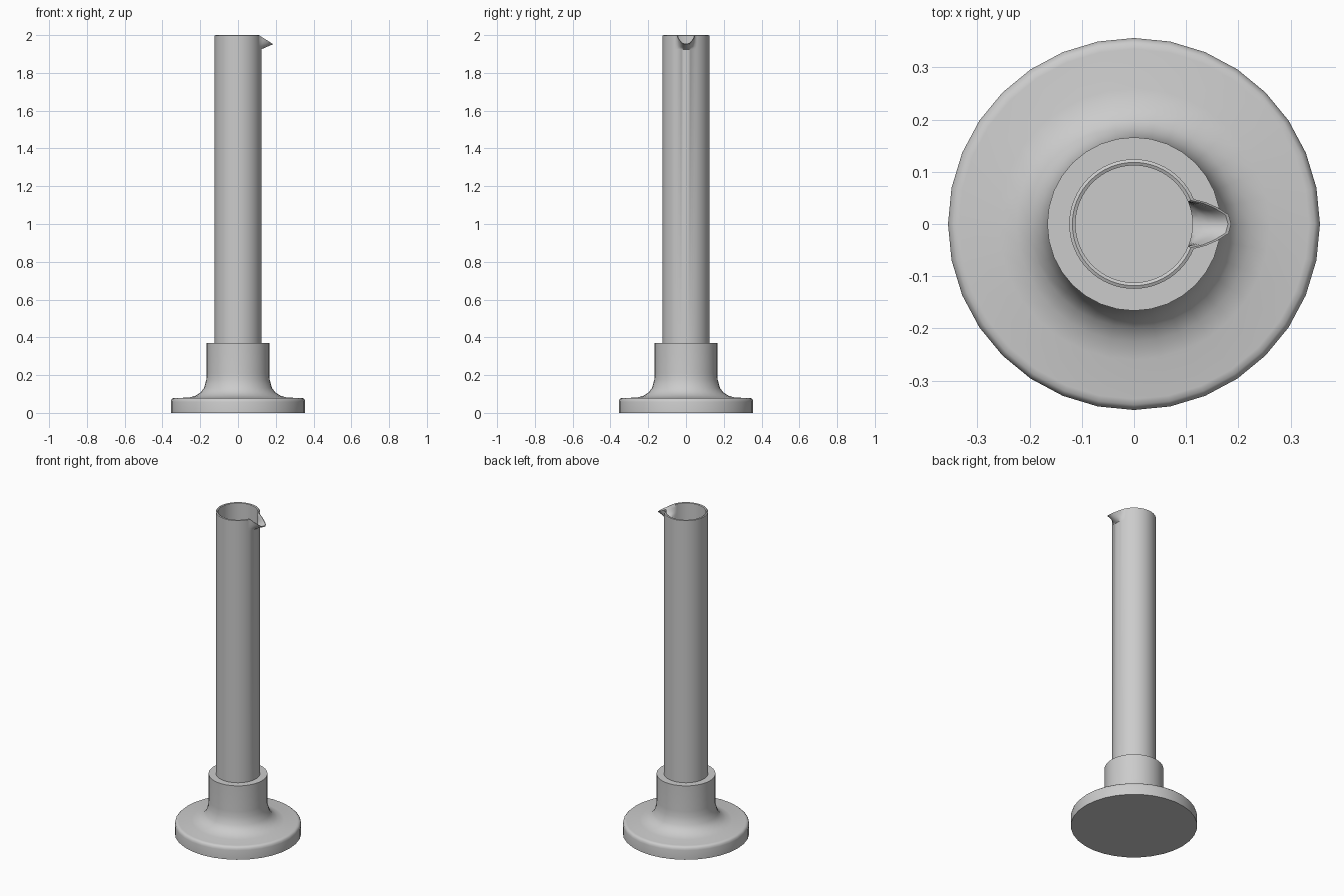
import bpy, bmesh, math

if "Cube" in bpy.data.objects:
    bpy.data.objects.remove(bpy.data.objects["Cube"])


def loft(name, rings, angle):
    """Skin closed rings of points; a one-point ring makes a cap centre."""
    bm = bmesh.new()
    rows = [[bm.verts.new(p) for p in ring] for ring in rings]
    for a, b in zip(rows, rows[1:]):
        n = max(len(a), len(b))
        for i in range(n):
            j = (i + 1) % n
            if len(a) == 1:
                bm.faces.new((a[0], b[j], b[i]))
            elif len(b) == 1:
                bm.faces.new((a[i], a[j], b[0]))
            else:
                bm.faces.new((a[i], a[j], b[j], b[i]))
    # join first and last rings when both are open
    if len(rows[0]) > 1 and len(rows[-1]) > 1:
        a, b = rows[-1], rows[0]
        for i in range(len(a)):
            j = (i + 1) % len(a)
            bm.faces.new((a[i], a[j], b[j], b[i]))
    bmesh.ops.recalc_face_normals(bm, faces=bm.faces)
    me = bpy.data.meshes.new(name)
    bm.to_mesh(me)
    bm.free()
    ob = bpy.data.objects.new(name, me)
    bpy.context.collection.objects.link(ob)
    bpy.ops.object.select_all(action='DESELECT')
    ob.select_set(True)
    bpy.context.view_layer.objects.active = ob
    bpy.ops.object.shade_smooth_by_angle(angle=math.radians(angle))
    return ob


# Foot and collar: one lathed profile
def circle(r, z, n=32):
    if r == 0:
        return [(0, 0, z)]
    return [(r * math.cos(2 * math.pi * i / n), r * math.sin(2 * math.pi * i / n), z)
            for i in range(n)]


profile = [(0, 0), (0.356, 0), (0.356, 0.058), (0.353, 0.07), (0.346, 0.077),
           (0.335, 0.079), (0.26, 0.081), (0.225, 0.091), (0.198, 0.108),
           (0.18, 0.132), (0.168, 0.175), (0.166, 0.21), (0.166, 0.37), (0, 0.37)]
loft("foot_and_collar", [circle(r, z) for r, z in profile], 50)


# Tube: outer wall, rounded rim and inner wall, with a pulled pouring spout
LIP_Z, TOP = 1.925, 1.997


def tube_ring(r, t, lift=0.0, z=None, n=64):
    """t runs 0..1 from the start of the spout up to the rim."""
    pts = []
    for i in range(n):
        a = 2 * math.pi * i / n
        off = abs((math.degrees(a) + 180) % 360 - 180)
        w = min(1, max(0, (22.5 - off) / 18))
        rr = r + 0.062 * w * t
        h = z if z is not None else LIP_Z + (TOP - 0.045 * w - LIP_Z) * t + lift
        pts.append((rr * math.cos(a), rr * math.sin(a), h))
    return pts


steps = [0, 0.25, 0.5, 0.75, 1]
rings = [tube_ring(0.124, 0, z=0.34)]
rings += [tube_ring(0.124, t) for t in steps]
rings += [tube_ring(0.118, 1, lift=0.003)]
rings += [tube_ring(0.112, t) for t in reversed(steps)]
rings += [tube_ring(0.112, 0, z=0.34)]
loft("measuring_tube", rings, 50)
